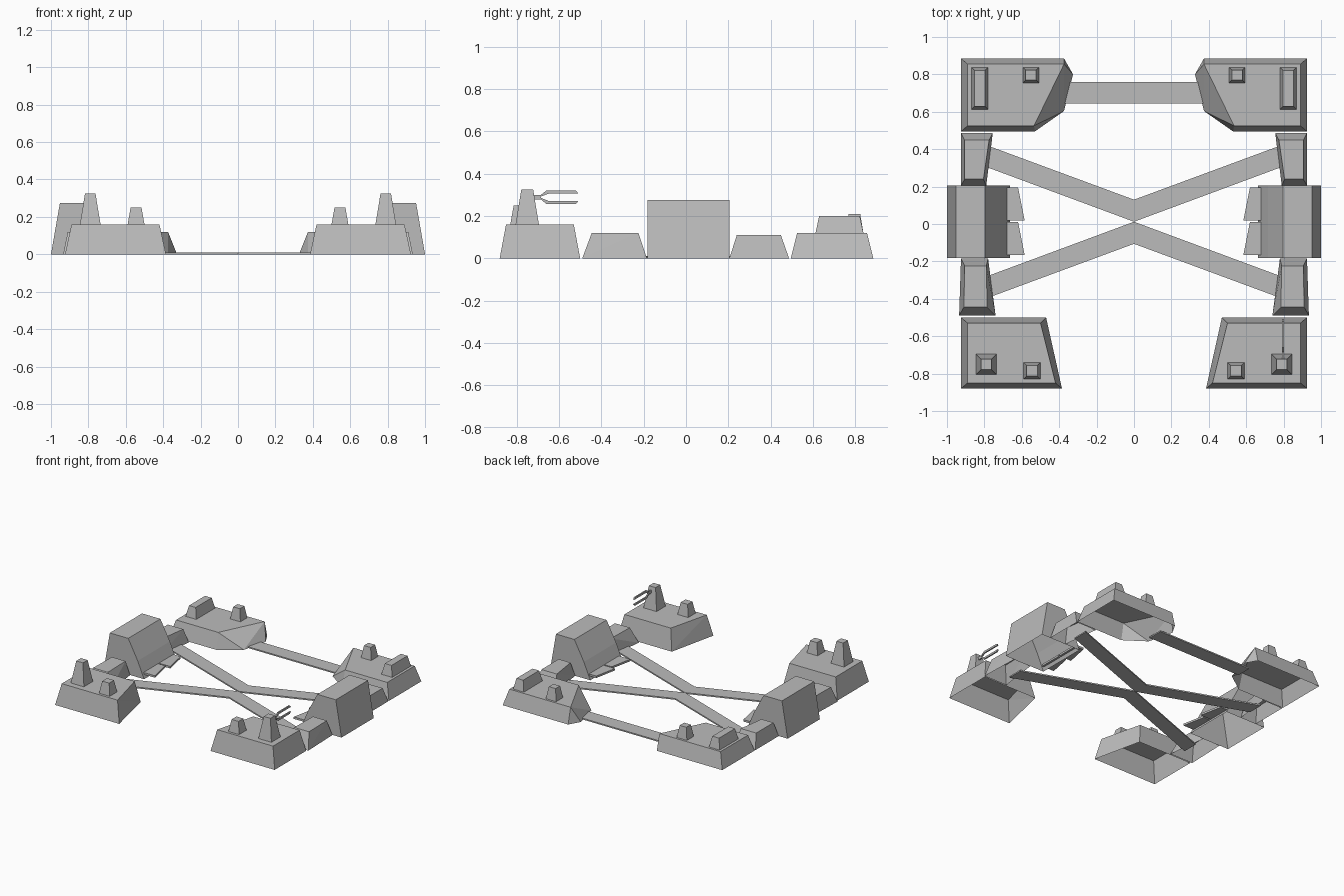
import bpy, bmesh, math

cube = bpy.data.objects.get("Cube")
if cube:
    bpy.data.objects.remove(cube, do_unlink=True)

grey = bpy.data.materials.new("plain grey")
grey.use_nodes = True
grey.diffuse_color = (0.5, 0.5, 0.5, 1)
bsdf = next(n for n in grey.node_tree.nodes if n.type == 'BSDF_PRINCIPLED')
bsdf.inputs["Base Color"].default_value = (0.5, 0.5, 0.5, 1)


def hull(name, points, open_bottom=True):
    """Convex faceted solid, optionally left open underneath."""
    bm = bmesh.new()
    for p in points:
        bm.verts.new(p)
    bmesh.ops.convex_hull(bm, input=bm.verts[:])
    bmesh.ops.dissolve_limit(bm, angle_limit=math.radians(1),
                             verts=bm.verts[:], edges=bm.edges[:])
    bmesh.ops.recalc_face_normals(bm, faces=bm.faces[:])
    bm.normal_update()
    if open_bottom:
        under = [f for f in bm.faces if f.normal.z < -0.95]
        bmesh.ops.delete(bm, geom=under, context='FACES_ONLY')
    mesh = bpy.data.meshes.new(name)
    bm.to_mesh(mesh)
    bm.free()
    mesh.materials.append(grey)
    obj = bpy.data.objects.new(name, mesh)
    bpy.context.collection.objects.link(obj)
    return obj


def block(name, side, low, z0, high, z1, open_bottom=True):
    """Join a lower outline to an upper outline, on the given side."""
    points = [(side * x, y, z0) for x, y in low]
    points += [(side * x, y, z1) for x, y in high]
    return hull(name, points, open_bottom)


def rect(x0, x1, y0, y1):
    return [(x0, y0), (x1, y0), (x1, y1), (x0, y1)]


def tower(name, side, x0, x1, y0, y1, z0, z1, inset):
    block(name, side, rect(x0, x1, y0, y1), z0,
          rect(x0 + inset, x1 - inset, y0 + inset, y1 - inset), z1)


for side, word in ((1, "left"), (-1, "right")):
    # front building with its two towers
    block(word + "_front_building", side,
          [(0.385, -0.88), (0.925, -0.88), (0.925, -0.5), (0.47, -0.5)], 0,
          [(0.42, -0.85), (0.89, -0.85), (0.89, -0.53), (0.5, -0.53)], 0.16)
    tower(word + "_front_tall_tower", side, 0.735, 0.845, -0.805, -0.695, 0.16, 0.325, 0.027)
    tower(word + "_front_small_tower", side, 0.5, 0.59, -0.83, -0.74, 0.16, 0.25, 0.016)

    # faceted back building with its two roof blocks
    block(word + "_back_building", side,
          [(0.925, 0.885), (0.374, 0.885), (0.326, 0.8), (0.374, 0.604),
           (0.53, 0.495), (0.925, 0.495)], 0,
          [(0.89, 0.855), (0.374, 0.855), (0.535, 0.525), (0.89, 0.525)], 0.12)
    tower(word + "_back_long_block", side, 0.78, 0.87, 0.612, 0.838, 0.12, 0.2, 0.017)
    tower(word + "_back_small_tower", side, 0.508, 0.594, 0.754, 0.838, 0.12, 0.21, 0.015)

    # gate house: sloped profile carried straight along y
    profile = [(1, 0), (0.952, 0.275), (0.797, 0.275), (0.717, 0.125), (0.663, 0)]
    hull(word + "_gate_house",
         [(side * x, y, z) for x, z in profile for y in (-0.183, 0.205)])

    # pair of thin tapered ledges on the inner face
    for i, y in enumerate((-0.165, 0.02)):
        ledge = [(0.69, y), (0.585, y), (0.62, y + 0.175), (0.69, y + 0.175)]
        block(f"{word}_ledge_{i + 1}", side, ledge, 0.025, ledge, 0.04, False)

    # low wall blocks joining the buildings to the gate house
    block(word + "_front_wall", side,
          [(0.74, -0.49), (0.935, -0.49), (0.925, -0.185), (0.78, -0.185)], 0,
          [(0.785, -0.445), (0.91, -0.445), (0.905, -0.225), (0.79, -0.225)], 0.12)
    block(word + "_back_wall", side,
          [(0.79, 0.205), (0.925, 0.205), (0.925, 0.487), (0.755, 0.487)], 0,
          [(0.805, 0.24), (0.905, 0.24), (0.905, 0.448), (0.775, 0.448)], 0.11)

    # crossing paths that meet in the middle
    for flip, end in ((1, "back"), (-1, "front")):
        path = [(0, 0.012), (0, 0.13), (0.79, 0.422), (0.79, 0.305)]
        path = [(x, 0.012 + flip * (y - 0.012)) for x, y in path]
        block(f"{word}_{end}_path", side, path, 0, path, 0.01, False)

# straight path between the back buildings
bar = rect(-0.4, 0.4, 0.645, 0.76)
block("back_path", 1, bar, 0, bar, 0.01, False)

# two-pronged fork on the left front tower
fork_x = (0.792, 0.802)
outlines = {
    "fork_stem": [(-0.74, 0.278), (-0.74, 0.3), (-0.685, 0.3), (-0.685, 0.278)],
    "fork_upper_link": [(-0.685, 0.3), (-0.695, 0.288), (-0.66, 0.32), (-0.65, 0.305)],
    "fork_lower_link": [(-0.685, 0.278), (-0.695, 0.29), (-0.66, 0.257), (-0.65, 0.271)],
    "fork_upper_prong": [(-0.66, 0.305), (-0.66, 0.32), (-0.52, 0.32), (-0.508, 0.305)],
    "fork_lower_prong": [(-0.66, 0.257), (-0.66, 0.271), (-0.508, 0.271), (-0.52, 0.257)],
}
for name, outline in outlines.items():
    hull(name, [(x, y, z) for y, z in outline for x in fork_x], False)
